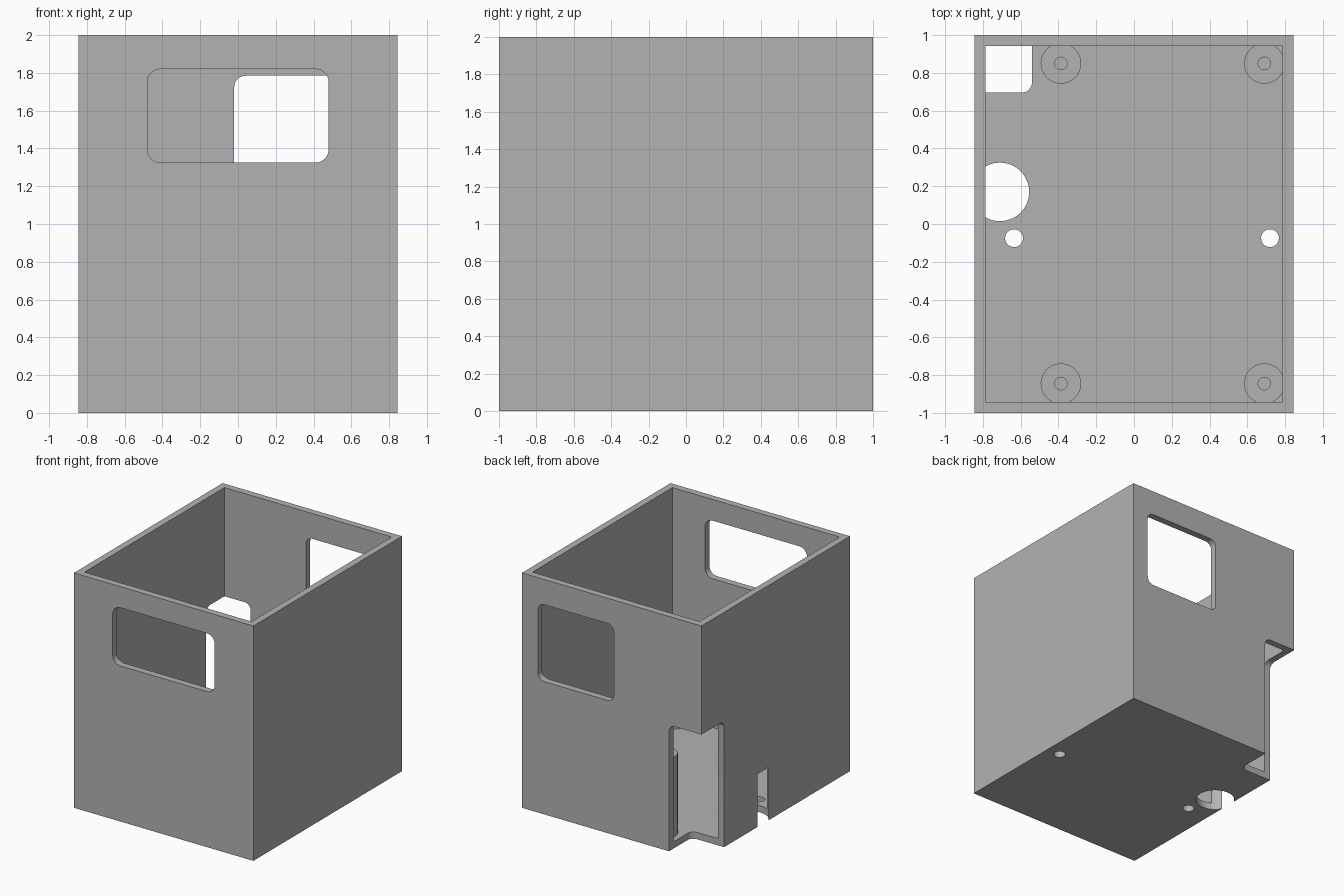
import bpy
import bmesh
from mathutils import Matrix, Vector

cube = bpy.data.objects.get("Cube")
if cube:
    bpy.data.objects.remove(cube, do_unlink=True)

WALL = 0.058
HALF_X, HALF_Y, HEIGHT = 0.845, 1.0, 2.0
BOSS_TOP = 0.74

grey = bpy.data.materials.new("plain grey")
grey.use_nodes = True
grey.diffuse_color = (0.45, 0.45, 0.45, 1)
grey.node_tree.nodes["Principled BSDF"].inputs["Base Color"].default_value = grey.diffuse_color


def finish(name, bm):
    mesh = bpy.data.meshes.new(name)
    bm.to_mesh(mesh)
    bm.free()
    mesh.materials.append(grey)
    obj = bpy.data.objects.new(name, mesh)
    bpy.context.collection.objects.link(obj)
    return obj


def block(name, low, high, radius=0, axis=None):
    """Box between two corners; rounds edges along one axis, or all edges."""
    low, high = Vector(low), Vector(high)
    bm = bmesh.new()
    bmesh.ops.create_cube(bm, size=1)
    bmesh.ops.scale(bm, vec=high - low, verts=bm.verts)
    bmesh.ops.translate(bm, vec=(low + high) / 2, verts=bm.verts)
    if radius:
        edges = [e for e in bm.edges if axis is None
                 or abs((e.verts[0].co - e.verts[1].co).normalized()[axis]) > 0.9]
        bmesh.ops.bevel(bm, geom=edges, offset=radius, segments=8,
                        profile=0.5, affect='EDGES')
    return finish(name, bm)


def cylinder(name, x, y, radius, low, high):
    bm = bmesh.new()
    bmesh.ops.create_cone(bm, cap_ends=True, segments=48, radius1=radius, radius2=radius,
                          depth=high - low, matrix=Matrix.Translation((x, y, (low + high) / 2)))
    return finish(name, bm)


def combine(target, tool, operation):
    mod = target.modifiers.new(tool.name, 'BOOLEAN')
    mod.operation, mod.solver, mod.object = operation, 'EXACT', tool
    bpy.ops.object.select_all(action='DESELECT')
    bpy.context.view_layer.objects.active = target
    target.select_set(True)
    bpy.ops.object.modifier_apply(modifier=mod.name)
    bpy.data.objects.remove(tool, do_unlink=True)


# Open-topped case
case = block("case", (-HALF_X, -HALF_Y, 0), (HALF_X, HALF_Y, HEIGHT))
combine(case, block("cavity", (WALL - HALF_X, WALL - HALF_Y, WALL),
                    (HALF_X - WALL, HALF_Y - WALL, HEIGHT + 0.5)), 'DIFFERENCE')

# Screw bosses with blind holes
for x in (-0.387, 0.69):
    for y in (-0.845, 0.85):
        combine(case, cylinder("boss", x, y, 0.107, WALL / 2, BOSS_TOP), 'UNION')
        combine(case, cylinder("screw_hole", x, y, 0.033, WALL + 0.01, BOSS_TOP + 0.1), 'DIFFERENCE')

# Windows, corner opening, cable slot and floor holes
cutters = [
    block("front_window", (-0.48, -1.2, 1.325), (0.48, -0.8, 1.82), 0.07, 1),
    block("back_window", (-0.02, 0.8, 1.13), (0.695, 1.2, 1.785), 0.06, 1),
    block("corner_opening", (-1.2, 0.695, -0.3), (-0.54, 1.3, 1.075), 0.055),
    cylinder("cable_slot", -0.71, 0.17, 0.155, -0.2, 0.45),
    cylinder("floor_hole_right", -0.635, -0.075, 0.047, -0.2, 0.2),
    cylinder("floor_hole_left", 0.72, -0.075, 0.047, -0.2, 0.2),
]
for cutter in cutters:
    combine(case, cutter, 'DIFFERENCE')

bpy.ops.object.shade_smooth_by_angle(angle=0.5)
